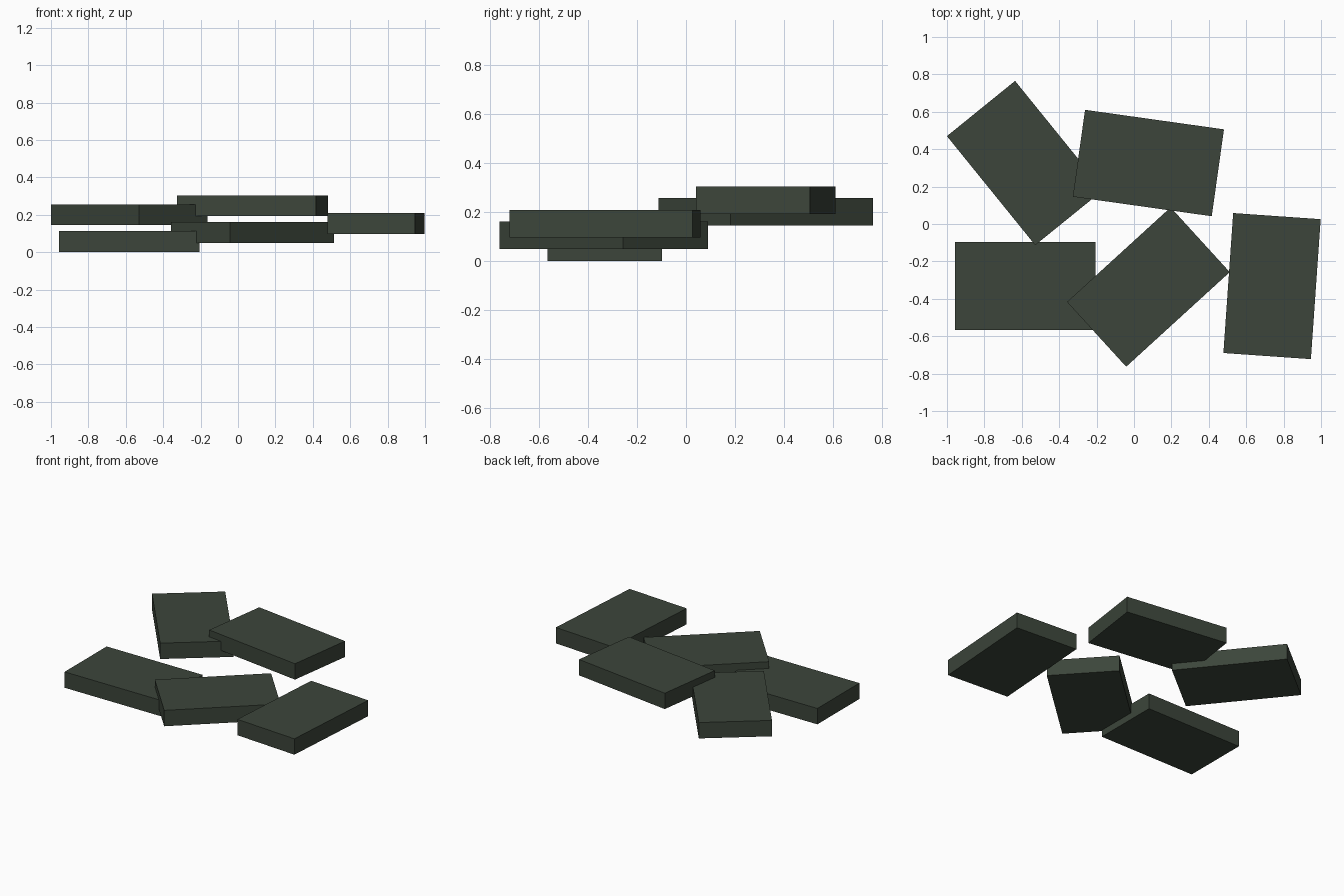
import bpy
import math

if "Cube" in bpy.data.objects:
    bpy.data.objects.remove(bpy.data.objects["Cube"])

L, W, H = 0.75, 0.469, 0.112   # slab size
STEP = 0.048                   # each slab sits this much higher than the last

mat = bpy.data.materials.new("dark green stone")
mat.diffuse_color = (0.045, 0.06, 0.043, 1)
mat.use_nodes = True
mat.node_tree.nodes["Principled BSDF"].inputs["Base Color"].default_value = mat.diffuse_color

# Slabs: centre x, centre y, turn in degrees, in order of rising height
slabs = [(-0.582, -0.332, 0), (0.077, -0.337, 42.4), (0.738, -0.332, 86),
         (-0.582, 0.326, -51), (0.077, 0.326, -8)]

for i, (x, y, turn) in enumerate(slabs):
    bpy.ops.mesh.primitive_cube_add(size=1, location=(x, y, i * STEP + H / 2),
                                    rotation=(0, 0, math.radians(turn)))
    slab = bpy.context.object
    slab.name = f"slab_{i + 1}"
    slab.scale = (L, W, H)
    slab.data.materials.append(mat)
